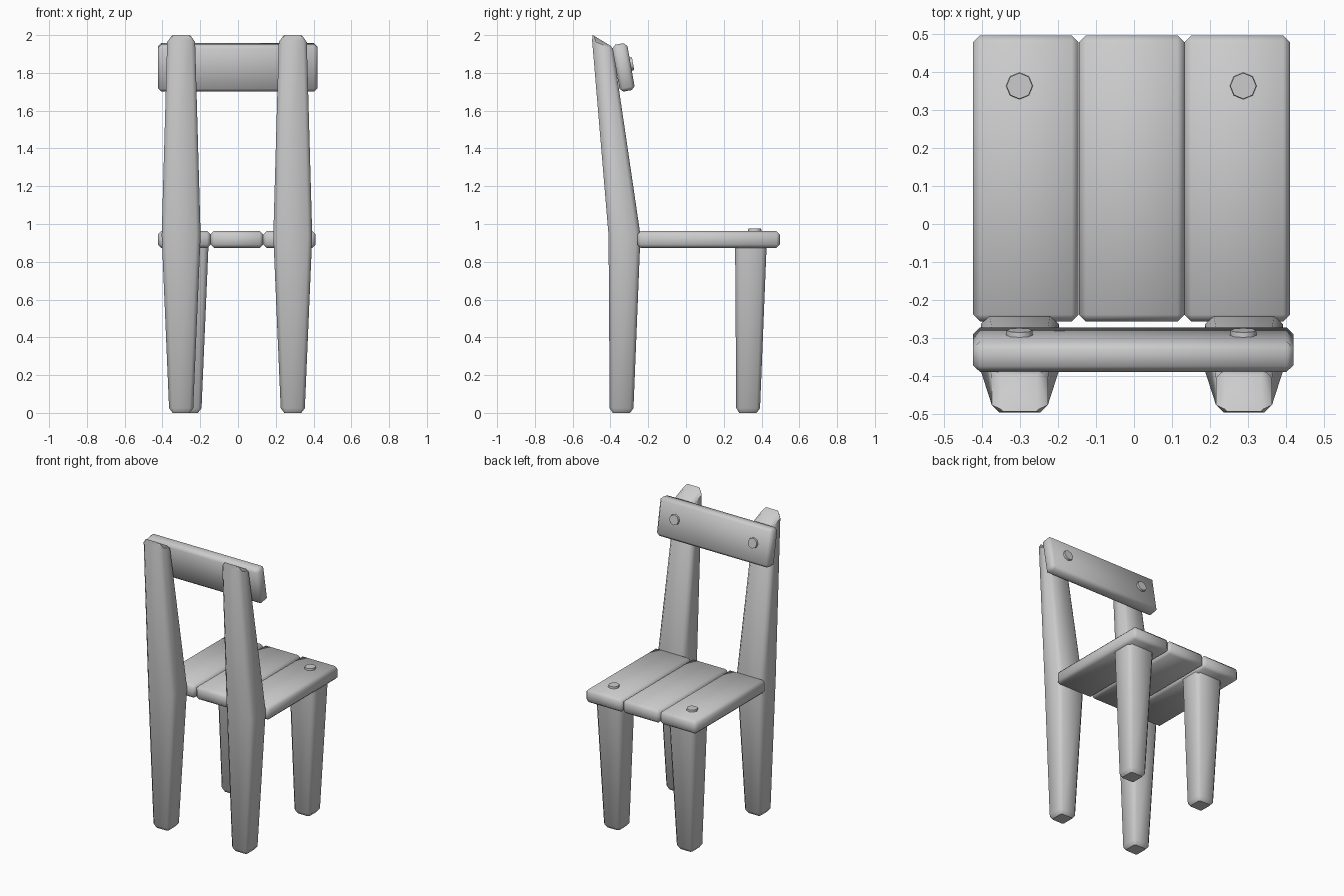
import bpy, bmesh, math

if "Cube" in bpy.data.objects:
    bpy.data.objects.remove(bpy.data.objects["Cube"])


def finish(bm, name):
    bmesh.ops.recalc_face_normals(bm, faces=bm.faces)
    me = bpy.data.meshes.new(name)
    bm.to_mesh(me)
    bm.free()
    ob = bpy.data.objects.new(name, me)
    bpy.context.collection.objects.link(ob)
    bpy.ops.object.select_all(action='DESELECT')
    ob.select_set(True)
    bpy.context.view_layer.objects.active = ob
    bpy.ops.object.shade_smooth_by_angle(angle=math.radians(50))
    return ob


# Post: stacked chamfered rings (half width, y min, y max, z, chamfer, slope)
def post(name, rings, x, dy=0.0):
    bm = bmesh.new()
    loops = []
    for w, a, b, z, c, slope in rings:
        pts = [(-w, a + c), (-w + c, a), (w - c, a), (w, a + c),
               (w, b - c), (w - c, b), (-w + c, b), (-w, b - c)]
        loops.append([bm.verts.new((x + px, py + dy, z - slope * (py - a)))
                      for px, py in pts])
    for lo, hi in zip(loops, loops[1:]):
        for i in range(8):
            j = (i + 1) % 8
            bm.faces.new((lo[i], lo[j], hi[j], hi[i]))
    bm.faces.new(loops[0][::-1])
    bm.faces.new(loops[-1])
    return finish(bm, name)


# Plank: box with chamfered edges
def plank(name, size, loc, tilt=0.0, bevel=0.018):
    bm = bmesh.new()
    bmesh.ops.create_cube(bm, size=1)
    bmesh.ops.scale(bm, vec=size, verts=bm.verts)
    bmesh.ops.bevel(bm, geom=bm.edges[:], offset=bevel, segments=1,
                    affect='EDGES')
    ob = finish(bm, name)
    ob.location = loc
    ob.rotation_euler.x = tilt
    return ob


# Peg: low octagonal disc with a slightly rounded rim
def peg(name, loc, tilt=0.0):
    bm = bmesh.new()
    bmesh.ops.create_cone(bm, cap_ends=True, segments=8, radius1=0.037,
                          radius2=0.034, depth=0.03)
    ob = finish(bm, name)
    ob.location = loc
    ob.rotation_euler.x = tilt
    return ob


lower = [(0.045, -0.388, -0.296, 0.0, 0.008, 0),
         (0.064, -0.404, -0.278, 0.025, 0.018, 0)]
middle = [(0.103, -0.41, -0.241, 0.94, 0.023, 0)]
upper = [(0.074, -0.497, -0.386, 1.972, 0.02, 0.42),
         (0.05, -0.494, -0.398, 2.0, 0.006, 0.6)]
leg_top = [(0.101, -0.41, -0.243, 0.89, 0.023, 0)]

# Tall posts carrying the backrest, and short legs under the seat
post("back_post_left", lower + middle + upper, -0.301)
post("back_post_right", lower + middle + upper, 0.29)
post("front_leg_left", lower + leg_top, -0.257, 0.67)
post("front_leg_right", lower + leg_top, 0.29, 0.67)

# Seat planks
for i, x in enumerate((-0.285, -0.006, 0.272)):
    plank(f"seat_plank_{i + 1}", (0.278, 0.754, 0.09), (x, 0.12, 0.918))

# Tilted backrest rail
tilt = math.radians(10)
plank("backrest_rail", (0.845, 0.081, 0.252), (-0.002, -0.331, 1.829), tilt)

# Pegs on the seat and on the rail
for side, x in (("left", -0.302), ("right", 0.288)):
    peg(f"seat_peg_{side}", (x, 0.364, 0.961))
    peg(f"rail_peg_{side}", (x, -0.295, 1.846), tilt - math.pi / 2)
